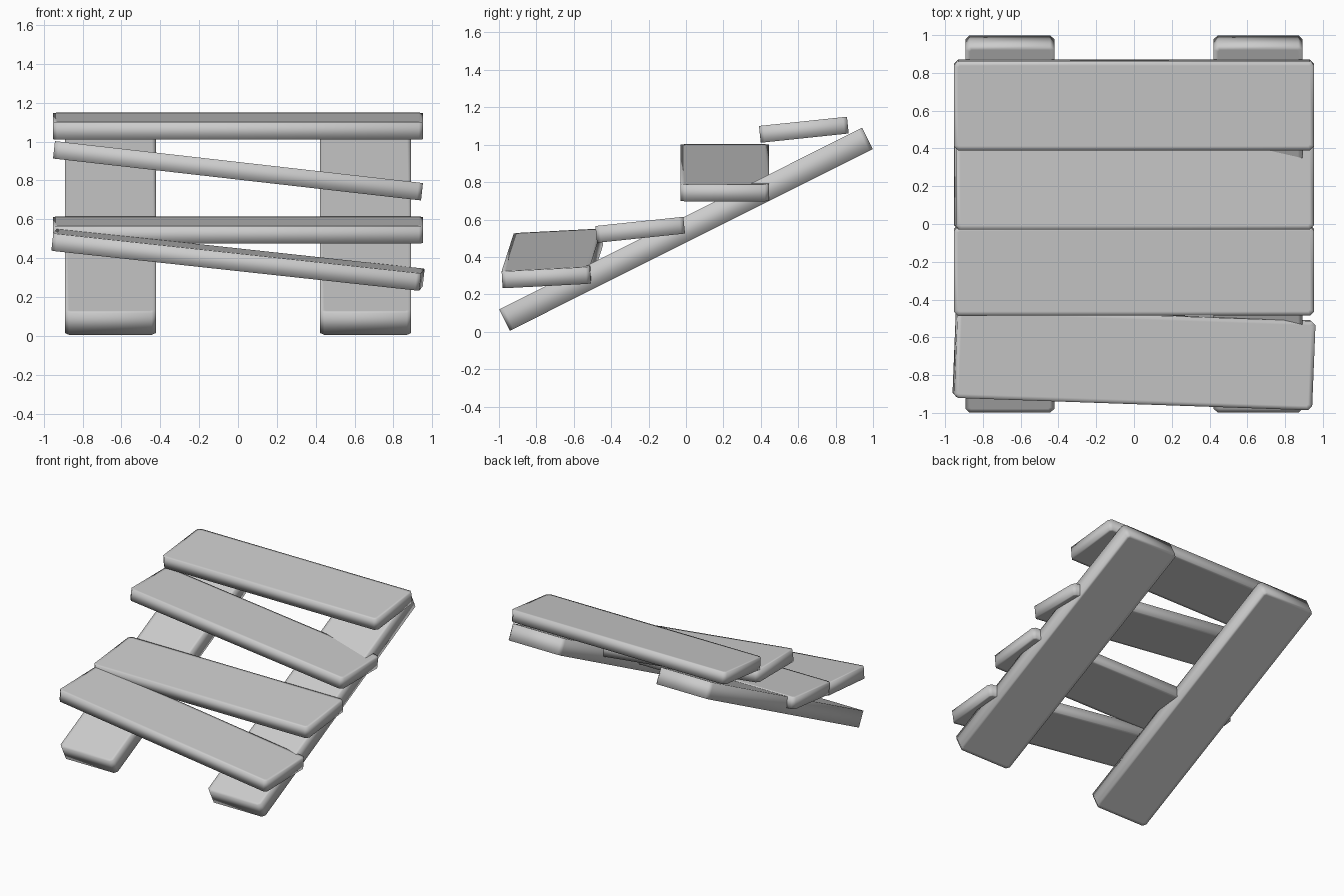
import bpy, bmesh
from math import radians

if "Cube" in bpy.data.objects:
    bpy.data.objects.remove(bpy.data.objects["Cube"])


def plank(name, size, loc, rot):
    """Board with clipped plan corners and soft shading at its rims."""
    bm = bmesh.new()
    bmesh.ops.create_cube(bm, size=1)
    bmesh.ops.scale(bm, vec=size, verts=bm.verts)
    upright = [e for e in bm.edges
               if abs(e.verts[0].co.z - e.verts[1].co.z) > size[2] / 2]
    bmesh.ops.bevel(bm, geom=upright, offset=0.022, segments=1,
                    profile=0.5, affect='EDGES')
    # flat inset panels keep the broad faces flat under smooth shading
    bm.normal_update()
    broad = [f for f in bm.faces if abs(f.normal.z) > 0.9]
    bmesh.ops.inset_individual(bm, faces=broad, thickness=0.025)
    for f in bm.faces:
        f.smooth = True
    me = bpy.data.meshes.new(name)
    bm.to_mesh(me)
    bm.free()
    ob = bpy.data.objects.new(name, me)
    ob.location = loc
    ob.rotation_euler = [radians(a) for a in rot]
    bpy.context.collection.objects.link(ob)
    return ob


# Two sloping support boards
for side, x in (("left", -0.657), ("right", 0.657)):
    plank(side + "_rail", (0.47, 2.17, 0.127), (x, 0, 0.548), (26.6, 0, 0))

# Four crooked cross boards, lowest to highest
slats = [
    ((0, -0.715, 0.392), (3, 6.2, -2)),
    ((0, -0.245, 0.545), (6, 0, 0)),
    ((0, 0.207, 0.850), (0, 6.5, 0)),
    ((0, 0.630, 1.080), (6, 0, 0)),
]
for i, (loc, rot) in enumerate(slats, 1):
    plank("slat_%d" % i, (1.907, 0.473, 0.09), loc, rot)
